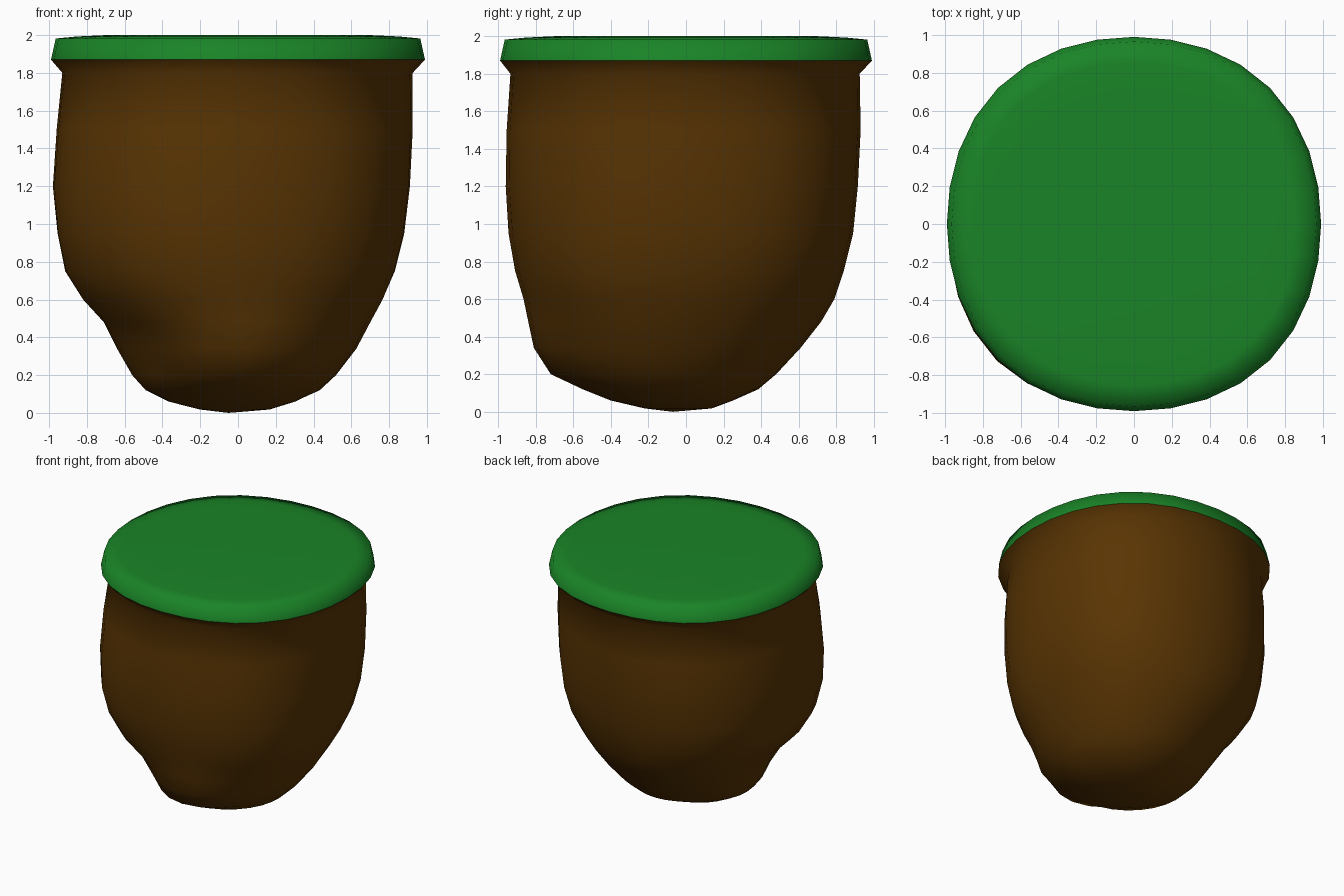
import bpy, bmesh, math

if "Cube" in bpy.data.objects:
    bpy.data.objects.remove(bpy.data.objects["Cube"])

SIDES = 32
LEVELS = [1.8, 1.5, 1.2, 0.95, 0.75, 0.6, 0.48, 0.34, 0.2, 0.12, 0.06]

# Rock outline radius at each level, one row every 45 degrees from +x
OUTLINES = [
    [.925, .925, .91, .88, .83, .765, .70, .62, .51, .425, .29],
    [.95, .955, .945, .915, .86, .785, .71, .61, .49, .395, .28],
    [.925, .93, .915, .89, .84, .79, .72, .61, .48, .385, .25],
    [.95, .975, .975, .95, .905, .82, .74, .62, .49, .39, .27],
    [.93, .96, .98, .955, .915, .82, .71, .64, .56, .48, .36],
    [.955, 1.0, 1.025, 1.02, .97, .89, .76, .66, .60, .54, .40],
    [.935, .955, .96, .945, .91, .865, .84, .81, .72, .55, .40],
    [.95, .97, .97, .95, .91, .85, .78, .72, .61, .50, .37],
]


def outline_radius(level, i):
    """Smooth periodic blend between the eight outlines."""
    n = len(OUTLINES)
    k, t = divmod(i * n / SIDES, 1)
    a, b, c, d = (OUTLINES[(int(k) + j) % n][level] for j in (-1, 0, 1, 2))
    return b + 0.5 * t * (c - a + t * (2*a - 5*b + 4*c - d + t * (3*(b - c) + d - a)))


def rim(r):
    """Rim ring, slightly fuller on the diagonals."""
    return [r + 0.028 * math.sin(2 * math.tau * i / SIDES) ** 2 for i in range(SIDES)]


def loft(name, rings, pole, color):
    """Skin rings of (radius list, z) and close the last one with a pole."""
    bm = bmesh.new()
    loops = []
    for radii, z in rings:
        loops.append([bm.verts.new((r * math.cos(math.tau * i / SIDES),
                                    r * math.sin(math.tau * i / SIDES), z))
                      for i, r in enumerate(radii)])
    for lo, hi in zip(loops, loops[1:]):
        for i in range(SIDES):
            j = (i + 1) % SIDES
            bm.faces.new((lo[i], lo[j], hi[j], hi[i]))
    tip = bm.verts.new(pole)
    for i in range(SIDES):
        bm.faces.new((loops[-1][i], loops[-1][(i + 1) % SIDES], tip))
    if pole[2] < 1:
        bmesh.ops.reverse_faces(bm, faces=bm.faces[:])
    for f in bm.faces:
        f.smooth = True
    mesh = bpy.data.meshes.new(name)
    bm.to_mesh(mesh)
    bm.free()
    mat = bpy.data.materials.new(name)
    mat.diffuse_color = color
    mat.use_nodes = True
    mat.node_tree.nodes["Principled BSDF"].inputs["Base Color"].default_value = mat.diffuse_color
    mesh.materials.append(mat)
    obj = bpy.data.objects.new(name, mesh)
    bpy.context.collection.objects.link(obj)
    return obj


# Earth body: flared lip on top, lumpy sides, rounded bottom
rock = [(rim(0.99), 1.87)]
rock += [([outline_radius(k, i) for i in range(SIDES)], z) for k, z in enumerate(LEVELS)]
rock.append(([0.55 * outline_radius(10, i) for i in range(SIDES)], 0.018))
loft("earth_body", rock, (-0.05, -0.07, 0.0), (0.1, 0.035, 0.001, 1))

# Grass cap: slightly tapered rim and an almost flat top
cap = [(0.99, 1.87), (0.965, 1.982), (0.85, 1.993), (0.7, 2.0)]
loft("grass_cap", [(rim(r), z) for r, z in cap], (0, 0, 2.0), (0.01, 0.23, 0.02, 1))
